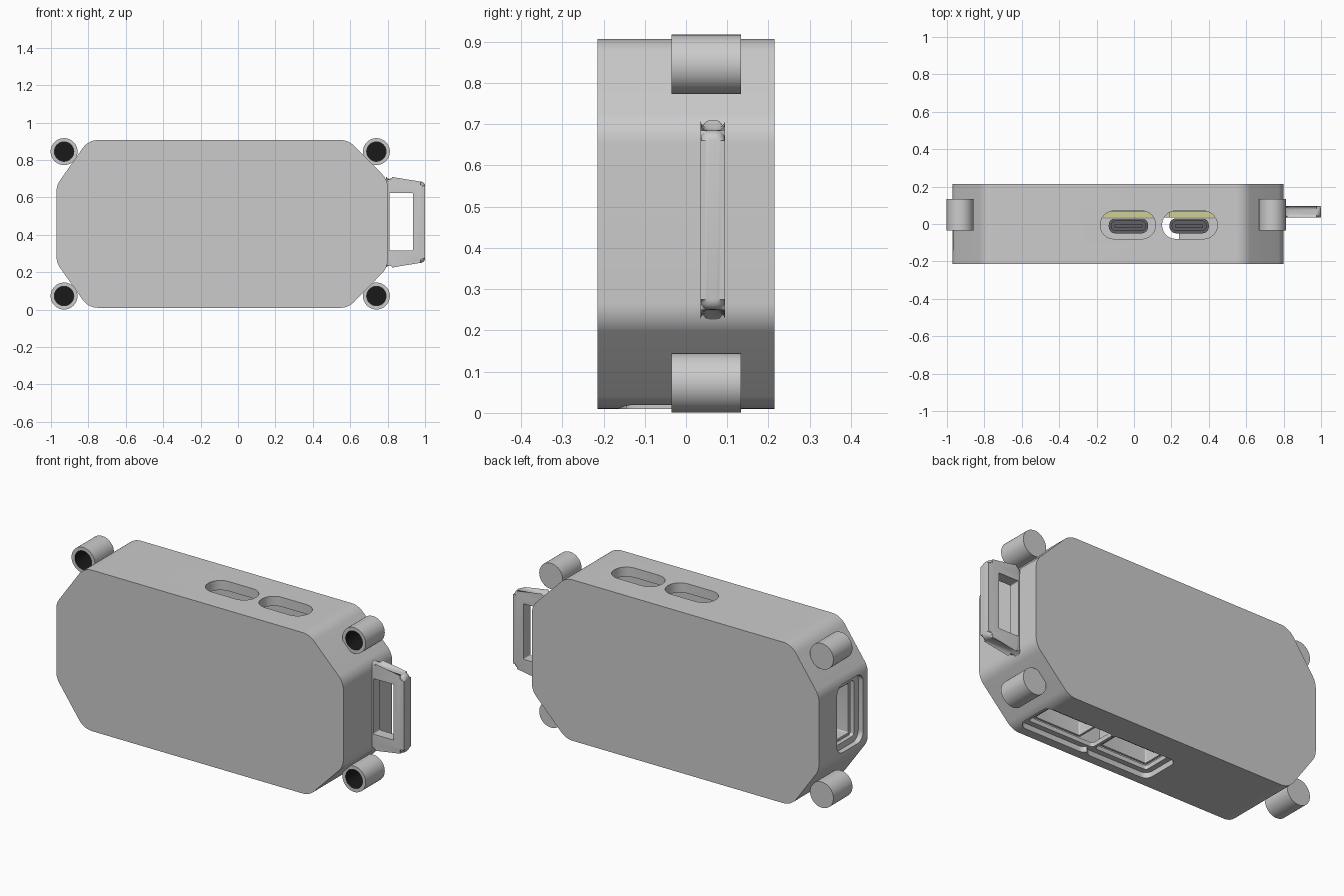
import bpy, bmesh, math
from mathutils import Vector

if "Cube" in bpy.data.objects:
    bpy.data.objects.remove(bpy.data.objects["Cube"])


def material(name, rgb):
    m = bpy.data.materials.new(name)
    m.diffuse_color = (*rgb, 1)
    m.use_nodes = True
    m.node_tree.nodes["Principled BSDF"].inputs["Base Color"].default_value = m.diffuse_color
    return m


BLACK = material("black", (0.01, 0.01, 0.01))
DARK = material("dark_grey", (0.12, 0.12, 0.13))
YELLOW = material("board_yellow", (0.62, 0.62, 0.3))

AXES = {"x": lambda u, v, w: (w, u, v),
        "y": lambda u, v, w: (u, w, v),
        "z": lambda u, v, w: (u, v, w)}


def round_poly(pts, r, n=6):
    """Round every corner of a convex polygon with an arc of radius r."""
    out = []
    for i, p in enumerate(pts):
        p = Vector(p)
        a = (Vector(pts[i - 1]) - p).normalized()
        b = (Vector(pts[(i + 1) % len(pts)]) - p).normalized()
        half = a.angle(b) / 2
        c = p + (a + b).normalized() * r / math.sin(half)
        s = p + a * r / math.tan(half) - c
        e = p + b * r / math.tan(half) - c
        t0, t1 = math.atan2(s.y, s.x), math.atan2(e.y, e.x)
        d = (t1 - t0 + math.pi) % (2 * math.pi) - math.pi
        out += [(c.x + r * math.cos(t0 + d * k / n),
                 c.y + r * math.sin(t0 + d * k / n)) for k in range(n + 1)]
    return out


def rect(u0, u1, v0, v1, r):
    return round_poly([(u0, v0), (u1, v0), (u1, v1), (u0, v1)], r)


def prism(name, pts, axis, lo, hi, bevel=0, mat=None):
    """Extrude a 2D outline along an axis, optionally rounding the rims."""
    bm = bmesh.new()
    place = AXES[axis]
    rings = [[bm.verts.new(place(u, v, w)) for u, v in pts] for w in (lo, hi)]
    caps = [bm.faces.new(ring) for ring in rings]
    n = len(pts)
    for i in range(n):
        j = (i + 1) % n
        bm.faces.new((rings[0][i], rings[0][j], rings[1][j], rings[1][i]))
    if bevel:
        rim = [e for f in caps for e in f.edges]
        bmesh.ops.bevel(bm, geom=rim, offset=bevel, segments=4,
                        profile=0.5, affect="EDGES")
    return finish(name, bm, mat)


def finish(name, bm, *mats):
    bmesh.ops.recalc_face_normals(bm, faces=bm.faces)
    me = bpy.data.meshes.new(name)
    bm.to_mesh(me)
    bm.free()
    ob = bpy.data.objects.new(name, me)
    bpy.context.collection.objects.link(ob)
    for m in mats:
        if m:
            me.materials.append(m)
    return ob


def activate(ob):
    bpy.ops.object.select_all(action="DESELECT")
    ob.select_set(True)
    bpy.context.view_layer.objects.active = ob


def cut(ob, *cutters):
    activate(ob)
    for c in cutters:
        m = ob.modifiers.new("cut", "BOOLEAN")
        m.operation, m.solver, m.object = "DIFFERENCE", "EXACT", c
        bpy.ops.object.modifier_apply(modifier=m.name)
        bpy.data.objects.remove(c)


def smooth(ob):
    activate(ob)
    bpy.ops.object.shade_smooth_by_angle(angle=math.radians(35))


# Hollow case: uneven octagon with rounded corners
octagon = [(-0.80, 0.01), (0.59, 0.01), (0.80, 0.225), (0.80, 0.695),
           (0.59, 0.907), (-0.80, 0.907), (-0.97, 0.665), (-0.97, 0.25)]
inner = [(-0.085 + (x + 0.085) * 0.94, 0.46 + (z - 0.46) * 0.88) for x, z in octagon]
case = prism("case", round_poly(octagon, 0.10, 8), "y", -0.215, 0.215, 0.022)
cut(case, prism("hollow", round_poly(inner, 0.08), "y", -0.17, 0.17))

# Two oblong top openings, two stepped bottom openings, one stepped end opening
cut(case,
    prism("c", rect(-0.18, 0.115, -0.08, 0.07, 0.073), "z", 0.80, 1.0),
    prism("c", rect(0.15, 0.445, -0.08, 0.07, 0.073), "z", 0.80, 1.0),
    prism("c", rect(-0.22, 0.18, -0.165, 0.06, 0.04), "z", -0.1, 0.04),
    prism("c", rect(0.17, 0.59, -0.165, 0.06, 0.04), "z", -0.1, 0.04),
    prism("c", rect(-0.19, 0.135, -0.135, 0.035, 0.015), "z", -0.1, 0.12),
    prism("c", rect(0.15, 0.555, -0.135, 0.035, 0.015), "z", -0.1, 0.12),
    prism("c", rect(-0.175, 0.055, 0.27, 0.65, 0.05), "x", -1.1, -0.94),
    prism("c", rect(-0.135, 0.025, 0.305, 0.615, 0.015), "x", -1.1, -0.86))
smooth(case)

# Strap loop on the right end, flared where it meets the case
outline = (round_poly([(1.0, 0.685), (0.5, 0.685), (0.5, 0.25), (1.0, 0.25)], 0.025))
outline = [(max(x, 0.79), z) for x, z in outline if x > 0.9]
half = len(outline) // 2
flare = [(0.835, 0.685), (0.815, 0.69), (0.79, 0.71),
         (0.79, 0.225), (0.815, 0.245), (0.835, 0.25)]
loop = prism("strap_loop", outline[:half] + flare + outline[half:], "y", 0.035, 0.095, 0.022)
cut(loop, prism("c", rect(0.81, 0.935, 0.315, 0.625, 0.006), "y", 0, 0.2))
smooth(loop)


def screw_tube(name, x, z, r=0.072, bore=0.052, y0=-0.035, y1=0.133):
    """Tube closed at the back, with a dark blind bore from the front."""
    bm = bmesh.new()
    rows = [(r, y1), (r, y0), (bore, y0), (bore, y1 - 0.02)]
    n = 40
    rings = [[bm.verts.new((x + rad * math.cos(2 * math.pi * k / n), y,
                            z + rad * math.sin(2 * math.pi * k / n)))
              for k in range(n)] for rad, y in rows]
    bm.faces.new(rings[0])
    bm.faces.new(rings[3]).material_index = 1
    for i in range(3):
        for k in range(n):
            j = (k + 1) % n
            f = bm.faces.new((rings[i][k], rings[i][j], rings[i + 1][j], rings[i + 1][k]))
            f.material_index = int(i == 2)
    grey = material("tube_grey", (0.8, 0.8, 0.8))
    smooth(finish(name, bm, grey, BLACK))


# Four corner screw tubes
for side, x in (("left", -0.93), ("right", 0.74)):
    for level, z in (("bottom", 0.073), ("top", 0.845)):
        screw_tube(f"screw_tube_{level}_{side}", x, z)


def port(name, axis, box, lo, hi, open_high, r, wall, tongue, mat=None):
    """Socket shell open at one end, with a tongue inside."""
    u0, u1, v0, v1 = box
    shell = prism(name + "_shell", rect(u0, u1, v0, v1, r), axis, lo, hi, 0, mat)
    a, b = (lo + 0.03, hi + 0.1) if open_high else (lo - 0.1, hi - 0.03)
    cut(shell, prism("c", rect(u0 + wall, u1 - wall, v0 + wall, v1 - wall, r * 0.7),
                     axis, a, b))
    smooth(shell)
    a, b = (lo + 0.02, hi - 0.01) if open_high else (lo + 0.02, hi - 0.02)
    prism(name + "_tongue", rect(*tongue, 0.004), axis, a, b, 0, DARK)


# Two boards, each with a small oblong socket on top and a wide socket below
for i, cx in enumerate((-0.03, 0.295), 1):
    wide = (-0.03, 0.39)[i - 1]
    b0, b1 = ((-0.20, 0.13), (0.19, 0.56))[i - 1]
    prism(f"board_{i}", rect(b0, b1, 0.036, 0.066, 0.004), "z", 0.08, 0.80, 0, YELLOW)
    port(f"small_socket_{i}", "z", (cx - 0.105, cx + 0.105, -0.05, 0.03),
         0.60, 0.82, True, 0.035, 0.014, (cx - 0.075, cx + 0.075, -0.018, -0.002), DARK)
    port(f"wide_socket_{i}", "z", (wide - 0.15, wide + 0.15, -0.125, 0.03),
         0.06, 0.42, False, 0.008, 0.012, (wide - 0.125, wide + 0.125, -0.035, 0.0))

# Wide socket behind the left end opening, with its board
port("end_socket", "x", (-0.125, 0.015, 0.31, 0.61), -0.92, -0.58, False,
     0.008, 0.012, (-0.04, -0.005, 0.335, 0.585))
prism("end_board", rect(0.018, 0.046, 0.30, 0.62, 0.004), "x", -0.88, -0.35, 0, YELLOW)
